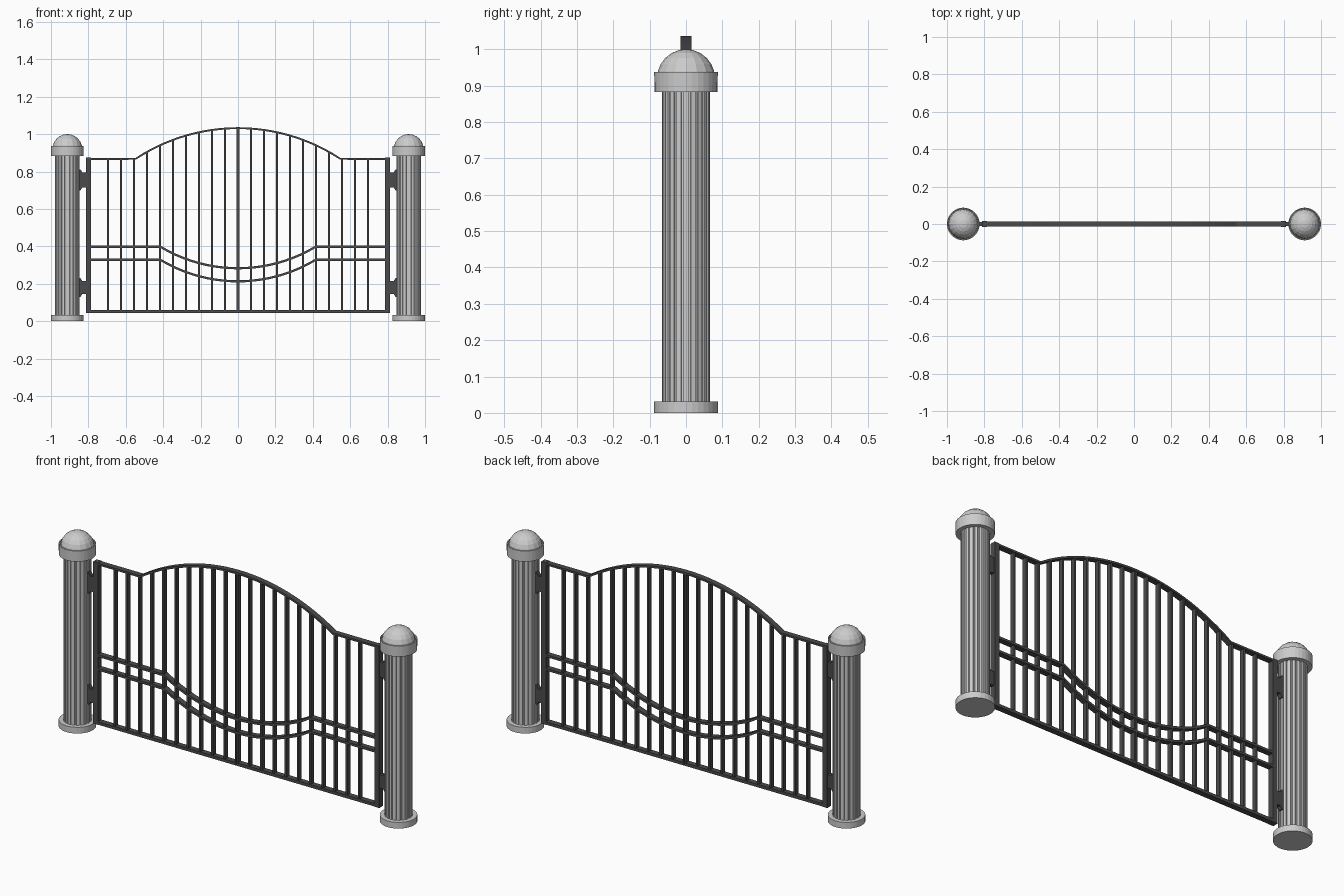
import bpy, bmesh
from math import sin, cos, pi, sqrt, hypot

if "Cube" in bpy.data.objects:
    bpy.data.objects.remove(bpy.data.objects["Cube"])

iron = bpy.data.materials.new("dark_iron")
iron.diffuse_color = (0.07, 0.07, 0.07, 1)
iron.use_nodes = True
iron.node_tree.nodes["Principled BSDF"].inputs["Base Color"].default_value = iron.diffuse_color
PX = 0.9125  # pillar centre


def finish(name, bm, mat=None, smooth=False):
    """Turn a right-half bmesh into an object mirrored across x = 0."""
    bmesh.ops.remove_doubles(bm, verts=bm.verts, dist=1e-5)
    bmesh.ops.recalc_face_normals(bm, faces=bm.faces)
    me = bpy.data.meshes.new(name)
    bm.to_mesh(me)
    bm.free()
    ob = bpy.data.objects.new(name, me)
    bpy.context.collection.objects.link(ob)
    if mat:
        me.materials.append(mat)
    m = ob.modifiers.new("mirror", 'MIRROR')
    m.use_mirror_merge = False
    return ob


def add_prism(bm, outline, depth):
    """Extrude an (x, z) outline symmetrically in y."""
    f = [bm.verts.new((x, -depth / 2, z)) for x, z in outline]
    b = [bm.verts.new((x, depth / 2, z)) for x, z in outline]
    n = len(f)
    bm.faces.new(f)
    bm.faces.new(b[::-1])
    for i in range(n):
        j = (i + 1) % n
        bm.faces.new((f[i], b[i], b[j], f[j]))


def box(bm, x0, x1, z0, z1, depth):
    add_prism(bm, [(x0, z0), (x1, z0), (x1, z1), (x0, z1)], depth)


def rail(name, pts, t, depth):
    """Flat bar of thickness t following an (x, z) path."""
    bm = bmesh.new()
    lo, hi = [], []
    for i, (x, z) in enumerate(pts):
        a = pts[max(i - 1, 0)]
        c = pts[min(i + 1, len(pts) - 1)]
        dx, dz = c[0] - a[0], c[1] - a[1]
        if i == 0:
            dx, dz = 1, 0
        d = hypot(dx, dz)
        nx, nz = -dz / d * t / 2, dx / d * t / 2
        lo.append((x - nx, z - nz))
        hi.append((x + nx, z + nz))
    for i in range(len(pts) - 1):
        add_prism(bm, [lo[i], lo[i + 1], hi[i + 1], hi[i]], depth)
    # drop the internal walls between segments
    bmesh.ops.remove_doubles(bm, verts=bm.verts, dist=1e-5)
    seen = {}
    for f in bm.faces:
        seen.setdefault(frozenset(f.verts), []).append(f)
    inner = [f for x in lo[1:-1] for f in bm.faces
             if all(abs(e.calc_length()) > 0 for e in f.edges)
             and sum(len(e.link_faces) > 2 for e in f.edges) == 4]
    bmesh.ops.delete(bm, geom=list(set(inner)), context='FACES_ONLY')
    finish(name, bm, iron)


def lathe(name, profile, seg):
    """Revolve an (r, z) profile about the pillar axis."""
    bm = bmesh.new()
    rings = [[bm.verts.new((PX + r * cos(2 * pi * k / seg), r * sin(2 * pi * k / seg), z))
              for k in range(seg)] for r, z in profile]
    for a, b in zip(rings, rings[1:]):
        for k in range(seg):
            j = (k + 1) % seg
            bm.faces.new((a[k], a[j], b[j], b[k]))
    return finish(name, bm)


def arc(half, z_edge, rise, n):
    """Circular arc from the centre out to x = half; negative rise sags."""
    R = (half ** 2 + rise ** 2) / (2 * abs(rise))
    s = 1 if rise > 0 else -1
    return [(half * i / n, z_edge + rise - s * (R - sqrt(R * R - (half * i / n) ** 2)))
            for i in range(n + 1)]


# Pillars: base disc, fluted shaft, hollow collar, dome
lathe("pillar_base", [(0, 0), (0.0875, 0), (0.0875, 0.032), (0, 0.032)], 32)
lathe("pillar_collar", [(0, 0.882), (0.0865, 0.882), (0.0875, 0.937),
                        (0.082, 0.937), (0.081, 0.915), (0, 0.915)], 32)
lathe("pillar_dome", [(0.08 * cos(i * pi / 12), 0.92 + 0.08 * sin(i * pi / 12))
                      for i in range(7)], 16)

bm = bmesh.new()
flutes = 20
ring = []
for k in range(flutes):
    for off, r in ((-0.3, 0.066), (0.3, 0.066), (0.38, 0.061), (0.62, 0.061)):
        a = 2 * pi * (k + off) / flutes
        ring.append((PX + r * cos(a), r * sin(a)))
low = [bm.verts.new((x, y, 0.03)) for x, y in ring]
top = [bm.verts.new((x, y, 0.884)) for x, y in ring]
for i in range(len(ring)):
    j = (i + 1) % len(ring)
    bm.faces.new((low[i], low[j], top[j], top[i]))
bm.faces.new(low[::-1])
bm.faces.new(top)
finish("pillar_shaft", bm)

# Gate rails
top_arc = arc(0.547, 0.868, 0.164, 14)
rail("top_rail", top_arc + [(0.80, 0.868)], 0.010, 0.029)
for name, z in (("upper_mid_rail", 0.398), ("lower_mid_rail", 0.328)):
    rail(name, arc(0.415, z, -0.115, 10) + [(0.80, z)], 0.012, 0.029)
rail("bottom_rail", [(0.001, 0.052), (0.80, 0.052)], 0.015, 0.029)


# Upright bars, cut to the height of the top rail
def top_z(x):
    for (x0, z0), (x1, z1) in zip(top_arc, top_arc[1:]):
        if x0 <= x <= x1:
            return z0 + (z1 - z0) * (x - x0) / (x1 - x0)
    return 0.868


bm = bmesh.new()
for k in range(1, 11):
    x = 0.0695 * k
    box(bm, x - 0.005, x + 0.005, 0.05, top_z(x), 0.024)
finish("upright_bars", bm, iron)

# Meeting stiles at the centre and hinge stiles at the outer ends
bm = bmesh.new()
box(bm, 0.001, 0.008, 0.0445, 1.032, 0.026)
finish("meeting_stile", bm, iron)
bm = bmesh.new()
box(bm, 0.786, 0.813, 0.044, 0.875, 0.03)
finish("hinge_stile", bm, iron)

# Hinge brackets, flaring towards the pillar
bm = bmesh.new()
for z, h in ((0.755, 0.056), (0.18, 0.05)):
    add_prism(bm, [(0.81, z - h * 0.7), (0.832, z - h * 0.7), (0.842, z - h), (0.87, z - h),
                   (0.87, z + h), (0.842, z + h), (0.832, z + h * 0.7), (0.81, z + h * 0.7)], 0.022)
finish("hinge_bracket", bm, iron)
